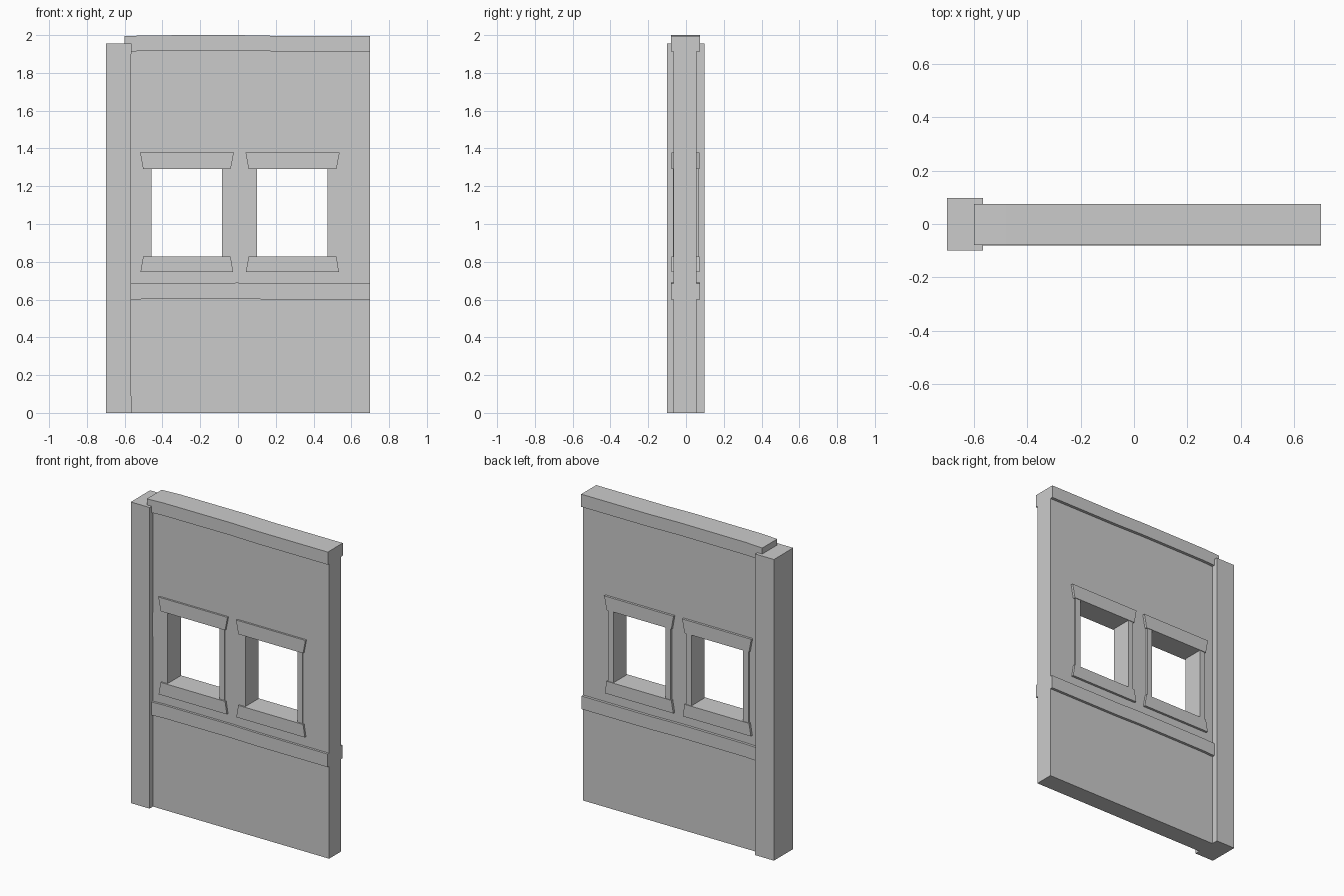
import bpy, bmesh

if "Cube" in bpy.data.objects:
    bpy.data.objects.remove(bpy.data.objects["Cube"])


def prism(name, outline, y0, y1):
    """Extrude an x-z outline from y0 (front) to y1 (back)."""
    bm = bmesh.new()
    face = bm.faces.new([bm.verts.new((x, y0, z)) for x, z in outline])
    ext = bmesh.ops.extrude_face_region(bm, geom=[face])
    for g in ext["geom"]:
        if isinstance(g, bmesh.types.BMVert):
            g.co.y = y1
    bmesh.ops.recalc_face_normals(bm, faces=bm.faces)
    mesh = bpy.data.meshes.new(name)
    bm.to_mesh(mesh)
    bm.free()
    obj = bpy.data.objects.new(name, mesh)
    bpy.context.collection.objects.link(obj)
    return obj


def rect(x0, x1, z0, z1):
    return [(x0, z0), (x1, z0), (x1, z1), (x0, z1)]


def wavy(x0, x1, z0, z1):
    """Hand-hewn board outline with a slight bend along its length."""
    bend = [(x0, -0.006), (-0.48, -0.001), (0.0, 0.0), (0.2, -0.004), (x1, -0.004)]
    return [(x, z0 + d) for x, d in bend] + [(x, z1 + d) for x, d in reversed(bend)]


# Wall slab
wall = prism("wall", rect(-0.6, 0.7, 0, 1.95), -0.065, 0.056)

# Corner post
prism("corner_post", [(-0.7, 0), (-0.565, 0), (-0.567, 1.2), (-0.565, 1.955), (-0.7, 1.955)],
      -0.1, 0.098)

# Top beam and middle rail
prism("top_beam", wavy(-0.6, 0.7, 1.918, 2.0), -0.079, 0.075)
prism("middle_rail", wavy(-0.6, 0.7, 0.604, 0.689), -0.08, 0.073)

# Windows: opening cut in the wall, lined by a casing running through it
Z0, Z1, SILL, HEAD = 0.828, 1.29, 0.747, 1.378
for side, x0, x1 in (("left", -0.458, -0.085), ("right", 0.1, 0.475)):
    cut = prism(side + "_window_cutter", rect(x0 - 0.015, x1 + 0.015, Z0 - 0.015, Z1 + 0.015),
                -0.3, 0.3)
    cut.hide_render = True
    cut.hide_viewport = True
    mod = wall.modifiers.new(side + "_opening", "BOOLEAN")
    mod.operation = "DIFFERENCE"
    mod.solver = "EXACT"
    mod.object = cut

    # Flared lintel and sill boards
    a, b = x0 - 0.044, x1 + 0.046
    prism(side + "_lintel", [(a, Z1), (b, Z1), (b + 0.017, HEAD), (a - 0.016, HEAD)],
          -0.077, 0.071)
    prism(side + "_sill", [(a - 0.014, SILL), (b + 0.013, SILL), (b, Z0), (a, Z0)],
          -0.077, 0.071)

    # Side jambs
    prism(side + "_jamb_a", rect(x0 - 0.037, x0, Z0, Z1), -0.068, 0.067)
    prism(side + "_jamb_b", rect(x1, x1 + 0.037, Z0, Z1), -0.068, 0.067)
